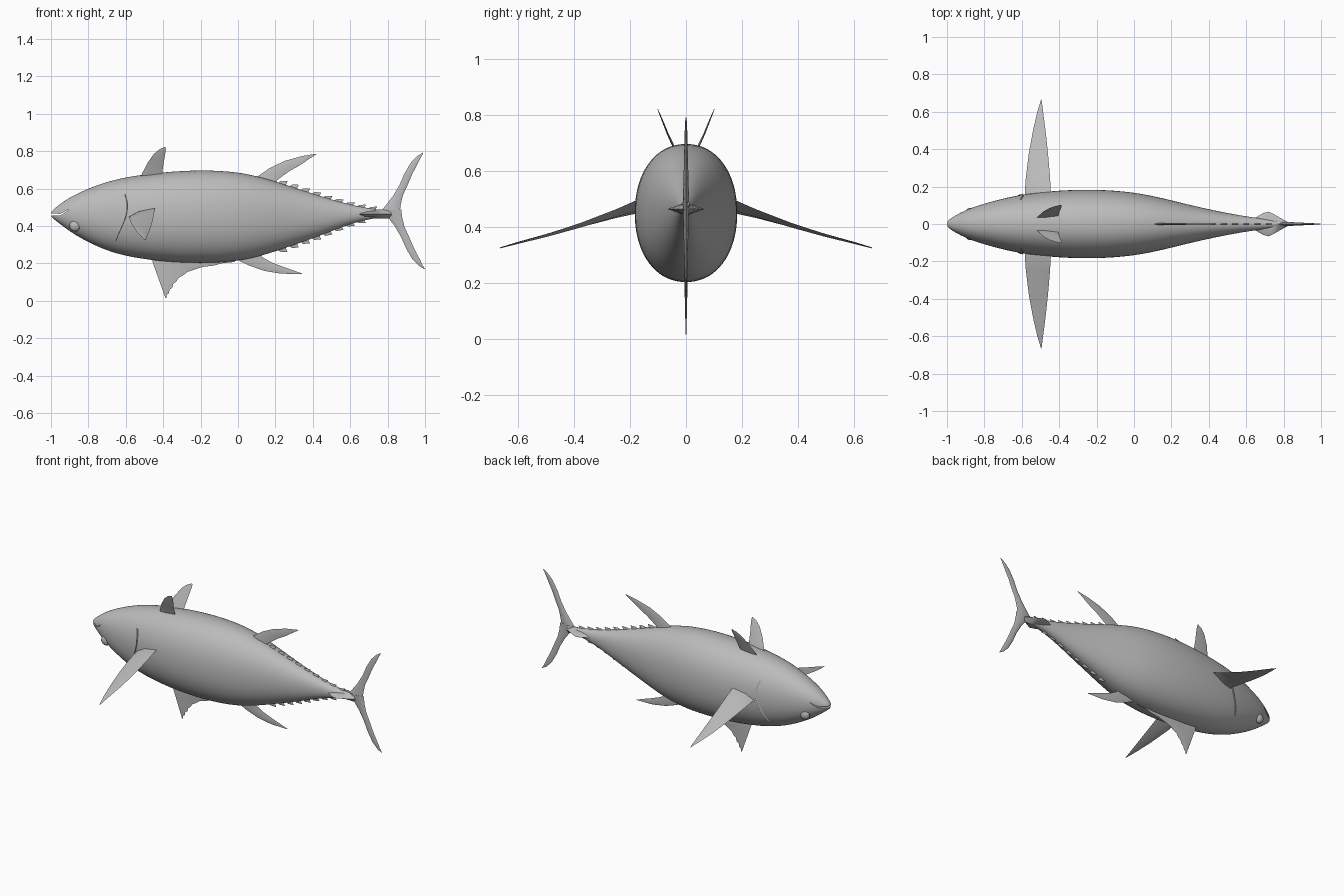
import bpy, bmesh, math
from mathutils import Vector

if "Cube" in bpy.data.objects:
    bpy.data.objects.remove(bpy.data.objects["Cube"], do_unlink=True)

grey = bpy.data.materials.new("plain_grey")
grey.use_nodes = True
tone = (0.5, 0.5, 0.5, 1)
grey.diffuse_color = tone
grey.node_tree.nodes["Principled BSDF"].inputs["Base Color"].default_value = tone


def activate(obj):
    bpy.ops.object.select_all(action="DESELECT")
    obj.select_set(True)
    bpy.context.view_layer.objects.active = obj


def loft(name, rings):
    """Skin a closed solid through rings of equal point count."""
    bm = bmesh.new()
    loops = [[bm.verts.new(p) for p in ring] for ring in rings]
    n = len(loops[0])
    for a, b in zip(loops, loops[1:]):
        for i in range(n):
            j = (i + 1) % n
            bm.faces.new((a[i], a[j], b[j], b[i]))
    bm.faces.new(loops[0])
    bm.faces.new(loops[-1])
    bmesh.ops.recalc_face_normals(bm, faces=bm.faces)
    mesh = bpy.data.meshes.new(name)
    bm.to_mesh(mesh)
    bm.free()
    mesh.materials.append(grey)
    obj = bpy.data.objects.new(name, mesh)
    bpy.context.collection.objects.link(obj)
    return obj


def finish(obj, angle=40):
    activate(obj)
    bpy.ops.object.shade_smooth_by_angle(angle=math.radians(angle))


def fin(name, rows, normal=(0, 1, 0), thick=0.008):
    """Lens-section fin: rows hold a leading and a trailing point, root to tip."""
    n, rings = Vector(normal).normalized(), []
    for k, (lead, trail) in enumerate(rows):
        a, b = Vector(lead), Vector(trail)
        t = n * thick * (1 - 0.85 * k / (len(rows) - 1))
        m = a.lerp(b, 0.4)
        rings.append([a, m + t, b, m - t])
    obj = loft(name, rings)
    finish(obj, 60)
    return obj


def flat(rows):
    return [((a, 0, b), (c, 0, d)) for a, b, c, d in rows]


# Body stations: x, upper z, lower z, half width
stations = [(-1.0, .475, .45, .012), (-.98, .495, .432, .032), (-.925, .537, .39, .062),
            (-.87, .57, .35, .088), (-.74, .627, .28, .128), (-.6, .664, .235, .16),
            (-.4, .69, .207, .182), (-.2, .702, .198, .187), (0, .692, .208, .172),
            (.15, .656, .245, .14), (.3, .606, .298, .102), (.45, .557, .351, .068),
            (.6, .513, .413, .04), (.72, .49, .44, .025), (.83, .478, .456, .008)]


def section(x):
    for a, b in zip(stations, stations[1:]):
        if x <= b[0]:
            f = (x - a[0]) / (b[0] - a[0])
            return [p + (q - p) * f for p, q in zip(a[1:], b[1:])]
    return stations[-1][1:]


def side_y(x, z):
    top, bottom, width = section(x)
    s = 2 * (z - (top + bottom) / 2) / (top - bottom)
    return width * max(0, 1 - abs(s) ** 2.15) ** (1 / 2.15)


def body_ring(x, top, bottom, width, sides=28):
    pts = []
    for i in range(sides):
        c, s = (f(math.tau * i / sides) for f in (math.cos, math.sin))
        e = 2 / 2.15
        pts.append((x, width * math.copysign(abs(c) ** e, c),
                    (top + bottom) / 2 + (top - bottom) / 2 * math.copysign(abs(s) ** e, s)))
    return pts


body = loft("body", [body_ring(*s) for s in stations])
body.modifiers.new("smooth", "SUBSURF").levels = 2

# Mouth slit, cut through the snout
path = [(-1.02, .46), (-.98, .462), (-.95, .46), (-.925, .475), (-.905, .488)]
cutter = loft("mouth_cutter", [[(x, -.2, z - h), (x, .2, z - h), (x, .2, z + h), (x, -.2, z + h)]
                               for (x, z), h in zip(path, (.006, .005, .004, .003, .001))])
cut = body.modifiers.new("mouth", "BOOLEAN")
cut.object, cut.operation, cut.solver = cutter, "DIFFERENCE", "EXACT"
activate(body)
bpy.ops.object.convert(target="MESH")
bpy.data.objects.remove(cutter, do_unlink=True)
finish(body, 35)

# Paired parts
for sign, side in ((1, "left"), (-1, "right")):
    x, z, r = -.87, .402, .031
    bpy.ops.mesh.primitive_uv_sphere_add(segments=24, ring_count=12, radius=r,
                                         location=(x, sign * (side_y(x, z) - .012), z))
    eye = bpy.context.object
    eye.name = side + "_eye"
    eye.scale.y = .7
    eye.data.materials.append(grey)
    finish(eye)

    # Gill seam following the flank
    rings = []
    for k in range(13):
        f = k / 12
        z = .57 - .25 * f
        x = -.605 + .03 * math.sin(math.pi * f) * (1 - f) - .05 * f * f
        y = sign * side_y(x, z)
        rings.append([(x - .007, y - sign * .004, z), (x, y + sign * .002, z),
                      (x + .002, y - sign * .004, z)])
    finish(loft(side + "_gill_seam", rings))

    rows = [(-.585, .14, .45, -.44, .14, .50), (-.583, .18, .447, -.445, .18, .494),
            (-.578, .25, .432, -.449, .25, .463), (-.562, .38, .398, -.46, .38, .413),
            (-.54, .5, .366, -.473, .5, .374), (-.517, .6, .342, -.486, .6, .345),
            (-.497, .665, .325, -.494, .665, .325)]
    fin(side + "_pectoral_fin", [((a, sign * b, c), (d, sign * e, f)) for a, b, c, d, e, f in rows],
        (-.2, sign * .25, 1), .012)

    rows = [(-.525, .03, .65, -.41, .035, .65), (-.513, .04, .68, -.405, .045, .685),
            (-.485, .066, .735, -.398, .067, .735), (-.45, .086, .785, -.39, .085, .78),
            (-.42, .096, .81, -.386, .096, .805), (-.392, .101, .822, -.387, .101, .82)]
    fin(side + "_upper_fin", [((a, sign * b, c), (d, sign * e, f)) for a, b, c, d, e, f in rows],
        (.1, sign * .9, -.45), .005)

# Single fins on the centre line
fin("upper_rear_fin", flat([(.06, .64, .22, .61), (.1, .662, .205, .642), (.17, .71, .27, .69),
                            (.25, .748, .33, .724), (.34, .773, .38, .758), (.415, .786, .42, .784)]))
fin("lower_rear_fin", flat([(-.02, .25, .14, .27), (.01, .212, .125, .236), (.06, .188, .18, .205),
                            (.14, .16, .24, .182), (.23, .145, .295, .163), (.335, .143, .345, .145)]))

# Lower front fin with a scalloped trailing edge
rows = [(-.465, .25, .02, .25), (-.458, .215, -.02, .207)]
edge = [(-.13, .188), (-.23, .168), (-.295, .135), (-.33, .103), (-.352, .07), (-.37, .04), (-.383, .016)]
last = rows[-1][2:]
for x, z in edge:
    mx, mz = (last[0] + x) / 2, (last[1] + z) / 2
    for tx, tz in ((mx - .005, mz + .004), (x, z)):
        f = (.21 - tz) / .195
        rows.append((-.458 + .07 * f, .21 - .195 * f, tx, tz))
    last = (x, z)
fin("lower_front_fin", flat(rows), thick=.007)

# Tail fin, one lobe reflected for the other
lobe = [(.76, .472, .865, .472), (.79, .51, .87, .515), (.83, .562, .882, .565), (.865, .622, .905, .615),
        (.89, .68, .933, .68), (.925, .74, .962, .735), (.96, .775, .98, .772), (.988, .792, .991, .79)]
fin("upper_tail_lobe", flat(lobe), thick=.012)
fin("lower_tail_lobe", flat([(a + .008, .965 - b * 1.0 + .006 - .01, c + .008, .961 - d)
                             for a, b, c, d in lobe]), thick=.012)

# Tail keels
keel = [(.62, .02), (.66, .04), (.69, .058), (.72, .066), (.75, .052), (.78, .034), (.82, .012)]
finish(loft("tail_keels", [[(x, -w, .464), (x, 0, .464 + .024), (x, w, .464), (x, 0, .464 - .024)]
                           for x, w in keel]), 50)

# Finlets along both edges of the tail stalk
for i in range(9):
    x = .215 + i * .06
    size = 1 - .04 * i
    for edge_index, way, name in ((0, 1, "upper"), (1, -1, "lower")):
        if way < 0 and i > 7:
            continue
        z0, z1 = section(x)[edge_index], section(x + .05)[edge_index]
        tip = z1 + way * .024 * size
        fin(f"{name}_finlet_{i + 1}", flat([(x - .01, z0 - way * .01, x + .045, z1 - way * .01),
                                            (x + .012, z0 + way * .006, x + .042, z1 + way * .006),
                                            (x + .046, tip, x + .05, tip - way * .002)]), thick=.005)
